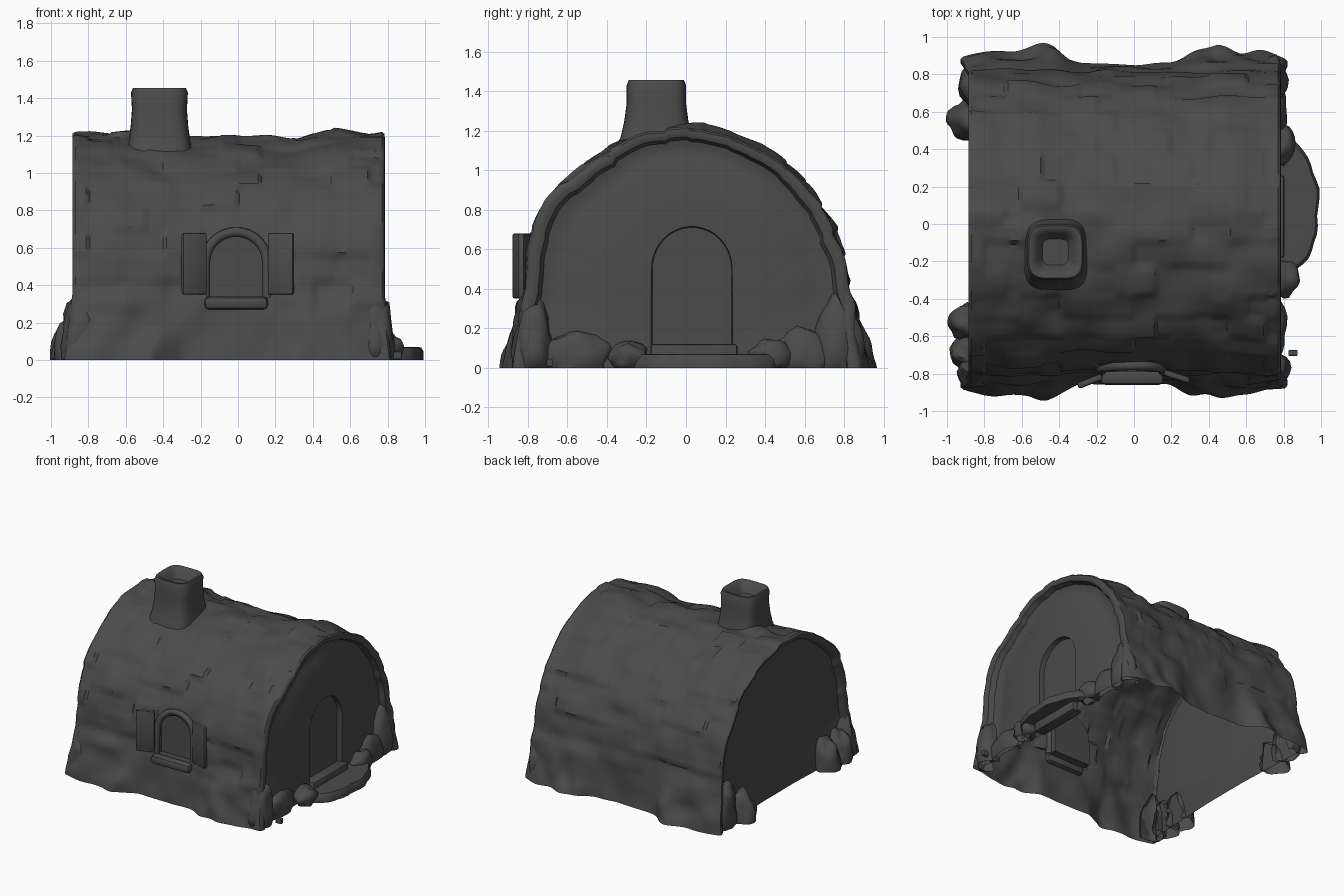
import bpy, bmesh, math, random
from mathutils import Vector, noise

random.seed(7)
if "Cube" in bpy.data.objects:
    bpy.data.objects.remove(bpy.data.objects["Cube"])

clay = bpy.data.materials.new("dark_clay")
clay.use_nodes = True
clay.diffuse_color = (0.07, 0.07, 0.07, 1)
clay.node_tree.nodes["Principled BSDF"].inputs["Base Color"].default_value = clay.diffuse_color


def finish(name, bm, angle=40):
    bmesh.ops.recalc_face_normals(bm, faces=bm.faces[:])
    mesh = bpy.data.meshes.new(name)
    bm.to_mesh(mesh)
    bm.free()
    ob = bpy.data.objects.new(name, mesh)
    bpy.context.collection.objects.link(ob)
    mesh.materials.append(clay)
    bpy.ops.object.select_all(action="DESELECT")
    ob.select_set(True)
    bpy.context.view_layer.objects.active = ob
    bpy.ops.object.shade_smooth_by_angle(angle=math.radians(angle))
    return ob


def loft(rings, closed=False, cap=False):
    bm = bmesh.new()
    rows = [[bm.verts.new(p) for p in ring] for ring in rings]
    n = len(rows[0])
    for a, b in zip(rows, rows[1:]):
        for i in range(n if closed else n - 1):
            j = (i + 1) % n
            bm.faces.new((a[i], a[j], b[j], b[i]))
    if cap:
        bm.faces.new(rows[-1])
    return bm


def resample(pts, n, smooth=0):
    pts = [Vector(p) for p in pts]
    lengths = [0]
    for a, b in zip(pts, pts[1:]):
        lengths.append(lengths[-1] + (b - a).length)
    out, k = [], 0
    for i in range(n):
        s = lengths[-1] * i / (n - 1)
        while k < len(pts) - 2 and s > lengths[k + 1]:
            k += 1
        out.append(pts[k].lerp(pts[k + 1], (s - lengths[k]) / (lengths[k + 1] - lengths[k])))
    for _ in range(smooth):
        out = [out[0]] + [(out[i - 1] + 2 * out[i] + out[i + 1]) / 4 for i in range(1, n - 1)] + [out[-1]]
    return out


def arch(mid, half, bottom, spring, top, n):
    curve = [(mid - half * math.cos(math.pi * i / 24),
              spring + (top - spring) * math.sin(math.pi * i / 24)) for i in range(25)]
    return resample([(mid - half, bottom)] + curve + [(mid + half, bottom)], n)


def ramp(v, lo, hi):
    t = min(1, max(0, (v - lo) / (hi - lo)))
    return t * t * (3 - 2 * t)


# Vaulted body: one loft running from the plain end wall, over the roof, to the door
N, COLS = 121, 84
LEFT, RIGHT = -0.87, 0.77
vault = resample([(-.85, 0), (-.83, .2), (-.79, .42), (-.77, .62), (-.7, .8), (-.56, .96),
                  (-.35, 1.1), (-.15, 1.175), (.03, 1.2), (.2, 1.16), (.38, 1.08), (.58, .93),
                  (.72, .74), (.79, .55), (.81, .42), (.84, .2), (.86, 0)], N, 14)
door = arch(.03, .2, 0, .5, .71, N)
step_len = (vault[1] - vault[0]).length
tile_lift = [random.random() for _ in range(97)]
normals = []
for i in range(N):
    t = vault[min(i + 1, N - 1)] - vault[max(i - 1, 0)]
    normals.append(Vector((-t.y, t.x)).normalized())


def body_point(i, x):
    p = vault[i]
    z = p.y
    end = min(1, abs(x + .05) / .82)
    low = max(0, 1 - z / .36)
    # Lumpy stone footing near the corners, raised shingles above it
    bulge = ramp(abs(x + .05), .22, .42) * (1 - .75 * end ** 8)
    d = .075 * bulge * low ** .6 * (1 + .7 * noise.noise(Vector((x * 7, p.x * 3, z * 7))))
    s = min(i, N - 1 - i) * step_len
    row = int(s / .14)
    col = math.floor((x + .09 * (row % 2)) / .2)
    lift = tile_lift[(row * 13 + col * 31 + 50 * (p.x > 0)) % 97]
    d += ramp(z, .25, .33) * (.022 * lift - .008 + .006 * (1 - s / .14 % 1))
    d += .026 * noise.noise(Vector((x * 5, p.x * 5, z * 5)))
    d += .022 * (ramp(x, .3, .5) + ramp(-x, .35, .65)) * min(1, z)
    q = p + normals[i] * d
    return Vector((x * (1 + .05 * low * end ** 4), q.x, max(0, q.y) if 0 < i < N - 1 else 0))


def end_ring(side, x, m, squeeze=0):
    ring = []
    for i in range(N):
        edge = body_point(i, LEFT if side < 0 else RIGHT)
        p = Vector((edge.y, edge.z)).lerp(door[i], m)
        flare = edge.x - (LEFT if side < 0 else RIGHT)
        y = p.x + (.03 - p.x) * squeeze
        ring.append((x + flare * (1 - m * (.4 if side < 0 else 1)), y, p.y))
    return ring


left_end = [(-.82, 1, 1), (-.82, 1, 0), (-.825, .6, 0), (-.83, .16, 0), (-.84, .11, 0),
            (-.87, .09, 0), (-.885, .05, 0), (-.885, .02, 0)]
right_end = [(.782, .02, 0), (.785, .06, 0), (.775, .1, 0), (.735, .13, 0), (.725, .2, 0),
             (.73, .3, 0), (.748, .38, 0), (.752, .7, 0), (.76, .93, 0),
             (.76, .99, 0), (.72, 1, 0), (.72, 1, 1)]
rings = [end_ring(-1, *r) for r in left_end]
rings += [[body_point(i, LEFT + (RIGHT - LEFT) * c / COLS) for i in range(N)] for c in range(COLS + 1)]
rings += [end_ring(1, *r) for r in right_end]
bm = loft(rings)


# Opening for the window in the front wall
def in_window(c):
    if c.y > -.5 or not .33 < c.z < .67 or abs(c.x + .01) > .155:
        return False
    return c.z < .52 or math.hypot((c.x + .01) / .16, (c.z - .52) / .155) < 1


hole = [f for f in bm.faces if in_window(f.calc_center_median())]
bmesh.ops.delete(bm, geom=hole, context="FACES")
bmesh.ops.remove_doubles(bm, verts=bm.verts[:], dist=.0005)
finish("vaulted_body", bm)

# Window alcove, arched hood and sill
opening = arch(-.01, .165, .32, .52, .685, 40)
finish("window_alcove", loft([[(p.x, y, p.y) for p in opening] for y in (-.79, -.72)], True, True))
hood = bpy.data.curves.new("window_hood", "CURVE")
hood.dimensions = "3D"
hood.bevel_depth = .026
hood.bevel_resolution = 3
spline = hood.splines.new("POLY")
spline.points.add(len(opening) - 1)
for pt, p in zip(spline.points, opening):
    pt.co = (p.x, -.785 + max(0, p.y - .45) * .12, p.y, 1)
hood.materials.append(clay)
bpy.context.collection.objects.link(bpy.data.objects.new("window_hood", hood))


def block(name, loc, size, turn=0, bevel=.012):
    bm = bmesh.new()
    bmesh.ops.create_cube(bm, size=1)
    bmesh.ops.scale(bm, vec=size, verts=bm.verts[:])
    bmesh.ops.bevel(bm, geom=bm.edges[:], offset=bevel, segments=2, affect="EDGES", profile=.5)
    ob = finish(name, bm)
    ob.location = loc
    ob.rotation_euler.z = math.radians(turn)


block("window_sill", (-.01, -.82, .305), (.34, .08, .07), 0, .025)
block("shutter_right", (-.235, -.84, .515), (.14, .035, .33), 22)
block("shutter_left", (.23, -.815, .515), (.145, .035, .33), -18)

# Chimney with a rounded square section, flared foot and shallow flue
flue = [(1.02, .2, .23), (1.1, .18, .21), (1.17, .165, .18), (1.25, .154, .162), (1.34, .147, .15),
        (1.43, .152, .15), (1.455, .142, .14), (1.455, .125, .125), (1.43, .1, .1), (1.38, .07, .07)]


def rounded_square(a):
    c, s = math.cos(a), math.sin(a)
    return math.copysign(abs(c) ** .5, c), math.copysign(abs(s) ** .5, s)


section = [rounded_square(2 * math.pi * i / 32) for i in range(32)]
finish("chimney", loft([[(-.42 + u * hx, -.15 + v * hy, z) for u, v in section]
                        for z, hx, hy in flue], True, True), 50)

# Doorstep and threshold
slab = []
for z, grow in ((0, 1), (.045, 1), (.068, .95), (.07, .8)):
    ring = []
    for i in range(25):
        a = math.pi * (i / 24 - .5)
        r = grow * (1 + .08 * noise.noise(Vector((i * .4, 3, 1))))
        bow = math.cos(a) ** .8 if 0 < i < 24 else 0
        ring.append((.74 + .25 * r * bow, .09 + .38 * r * math.sin(a), z))
    slab.append(ring)
finish("doorstep", loft(slab, True, True))
block("door_threshold", (.76, .04, .06), (.09, .44, .12), 0, .015)


# Loose footing stones around the corners and the step, open where they meet the walls
def rock(name, x, y, z, sx, sy, sz):
    bm = bmesh.new()
    bmesh.ops.create_icosphere(bm, subdivisions=3, radius=1)
    for v in bm.verts:
        k = 1 + .28 * noise.noise(v.co * 1.6 + Vector((x * 9, y * 9, z)))
        v.co = Vector((x + v.co.x * sx * k, y + v.co.y * sy * k, max(0, z + v.co.z * sz * k)))
    buried = []
    for f in bm.faces:
        c = f.calc_center_median()
        inside = LEFT + .05 < c.x < RIGHT - .05 and abs(c.y) < .82
        if inside or all(v.co.z < 1e-5 for v in f.verts):
            buried.append(f)
    bmesh.ops.delete(bm, geom=buried, context="FACES")
    finish(name, bm, 60)


rocks = [(-.87, -.53, .04, .12, .1, .2), (-.88, -.68, .04, .1, .1, .2), (-.84, -.79, .08, .1, .09, .25),
         (-.88, .55, .04, .11, .11, .18), (-.84, .74, .1, .1, .13, .25), (.74, -.77, .08, .09, .1, .26),
         (.73, .77, .1, .09, .12, .26), (.8, -.29, .05, .08, .1, .08), (.79, .43, .06, .07, .11, .08),
         (.75, -.55, .05, .07, .17, .13), (.75, .6, .05, .07, .15, .15)]
for k, r in enumerate(rocks):
    rock("footing_stone_%d" % (k + 1), *r)
block("loose_pebble", (.85, -.69, .025), (.05, .03, .04), 0, .004)
